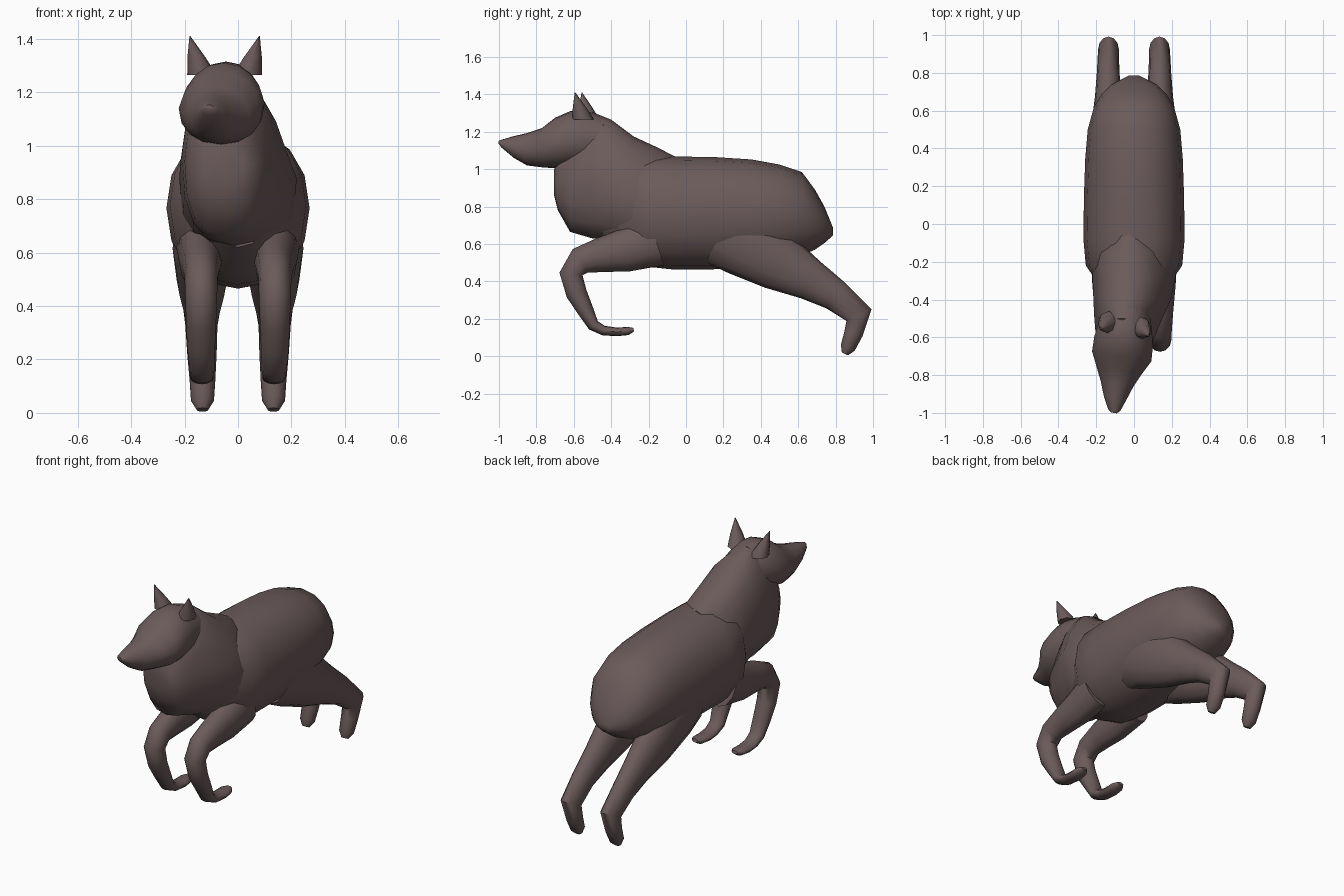
import bpy, bmesh, math
from mathutils import Vector

if "Cube" in bpy.data.objects:
    bpy.data.objects.remove(bpy.data.objects["Cube"])

fur = bpy.data.materials.new("brown_grey_fur")
fur.diffuse_color = (0.15, 0.105, 0.105, 1)
fur.use_nodes = True
fur.node_tree.nodes["Principled BSDF"].inputs["Base Color"].default_value = fur.diffuse_color


def power(c, n):
    return math.copysign(abs(c) ** (2 / n), c)


def loft(name, rings):
    """Skin a list of closed rings of points and cap both ends."""
    bm = bmesh.new()
    rows = [[bm.verts.new(p) for p in ring] for ring in rings]
    n = len(rows[0])
    for a, b in zip(rows, rows[1:]):
        for i in range(n):
            j = (i + 1) % n
            bm.faces.new((a[i], a[j], b[j], b[i]))
    bm.faces.new(rows[0])
    bm.faces.new(rows[-1])
    bmesh.ops.recalc_face_normals(bm, faces=bm.faces)
    me = bpy.data.meshes.new(name)
    bm.to_mesh(me)
    bm.free()
    me.materials.append(fur)
    ob = bpy.data.objects.new(name, me)
    bpy.context.collection.objects.link(ob)
    bpy.ops.object.select_all(action='DESELECT')
    ob.select_set(True)
    bpy.context.view_layer.objects.active = ob
    bpy.ops.object.shade_smooth_by_angle(angle=math.radians(50))
    return ob


def slab(y, cx, hw, zb, zt, n=2.0, taper=0.0, lean=0.0, yaw=0.0, sides=16):
    """Upright cross-section; taper narrows the top, lean shifts it sideways."""
    pts = []
    for i in range(sides):
        a = 2 * math.pi * i / sides
        u, v = power(math.cos(a), n), power(math.sin(a), n)
        dx = hw * u * (1 - taper * max(0, v)) + lean * max(0, v)
        pts.append((cx + dx, y + yaw * dx, (zb + zt) / 2 + v * (zt - zb) / 2))
    return pts


def limb(name, path, side, sides=12):
    """Bent leg: path of (y, z, thickness, half width, x)."""
    rings = []
    for k, (y, z, r, w, x) in enumerate(path):
        p, q = path[max(k - 1, 0)], path[min(k + 1, len(path) - 1)]
        t = Vector((q[0] - p[0], q[1] - p[1])).normalized()
        ring = []
        for i in range(sides):
            a = 2 * math.pi * i / sides
            s = r * math.sin(a)
            ring.append((side * x + w * math.cos(a), y - t.y * s, z + t.x * s))
        rings.append(ring)
    return loft(name, rings)


# Trunk: y, half width, bottom, top
body = [(-.45, .13, .62, 1.0), (-.3, .20, .52, 1.05), (-.22, .255, .48, 1.07),
        (-.08, .268, .465, 1.068), (.15, .265, .465, 1.065), (.35, .258, .48, 1.052),
        (.5, .245, .51, 1.025), (.62, .212, .54, .985), (.69, .17, .57, .89),
        (.74, .12, .605, .80), (.785, .03, .645, .69)]
loft("body", [slab(y, 0, w, b, t, n=2.15) for y, w, b, t in body])

# Neck and chest mane, turned a little to one side
mane = [(-.705, -.05, .07, .86, 1.0), (-.685, -.05, .115, .78, 1.08),
        (-.62, -.05, .15, .665, 1.22), (-.5, -.03, .18, .63, 1.305),
        (-.4, -.01, .205, .62, 1.265), (-.28, 0, .22, .58, 1.175),
        (-.15, 0, .21, .6, 1.115), (-.06, 0, .11, .65, 1.068)]
loft("neck_mane", [slab(y, c, w, b, t, n=2.5, taper=.3, lean=-.03)
                   for y, c, w, b, t in mane])

# Head with tapering muzzle
head = [(-.43, -.03, .11, 1.05, 1.27), (-.54, -.045, .14, 1.02, 1.315),
        (-.62, -.055, .155, 1.01, 1.31), (-.70, -.065, .157, 1.005, 1.275),
        (-.77, -.078, .122, 1.01, 1.22), (-.85, -.09, .085, 1.02, 1.193),
        (-.92, -.1, .06, 1.06, 1.177), (-.985, -.105, .032, 1.115, 1.158),
        (-1.0, -.107, .015, 1.135, 1.153)]
loft("head", [slab(y, c, w, b, t, n=2.2, taper=.15, yaw=-.17)
              for y, c, w, b, t in head])

# Pointed ears
for side, label in ((-1, "left"), (1, "right")):
    base = Vector((-.05 + side * .085, -.535 - side * .015, 1.265))
    tip = Vector((-.05 + side * .13, -.575 - side * .018, 1.41))
    rings = []
    for f, s in ((0, 1), (.45, .62), (1, .03)):
        c = base.lerp(tip, f)
        rings.append([(c.x + .055 * s * math.cos(a), c.y + .058 * s * math.sin(a), c.z)
                      for a in (2 * math.pi * i / 8 for i in range(8))])
    loft(label + "_ear", rings)

# Folded front legs and stretched hind legs: y, z, thickness, half width, x
front = [(-.16, .62, .14, .09, .14), (-.33, .565, .115, .08, .14),
         (-.46, .54, .092, .07, .138), (-.565, .51, .075, .062, .138),
         (-.615, .44, .062, .06, .138), (-.585, .335, .056, .056, .138),
         (-.535, .24, .043, .052, .138), (-.495, .165, .032, .047, .135),
         (-.44, .137, .026, .044, .135), (-.37, .13, .023, .044, .135),
         (-.31, .135, .022, .04, .135), (-.28, .142, .01, .02, .135)]
hind = [(.2, .68, .2, .1, .135), (.32, .615, .195, .11, .135),
        (.5, .5, .155, .095, .135), (.67, .405, .11, .072, .135),
        (.8, .325, .085, .06, .137), (.925, .22, .074, .055, .135),
        (.895, .12, .05, .048, .133), (.865, .045, .04, .043, .133),
        (.85, .012, .018, .022, .133)]
for side, label in ((-1, "left"), (1, "right")):
    limb(label + "_front_leg", front, side)
    limb(label + "_hind_leg", hind, side)
